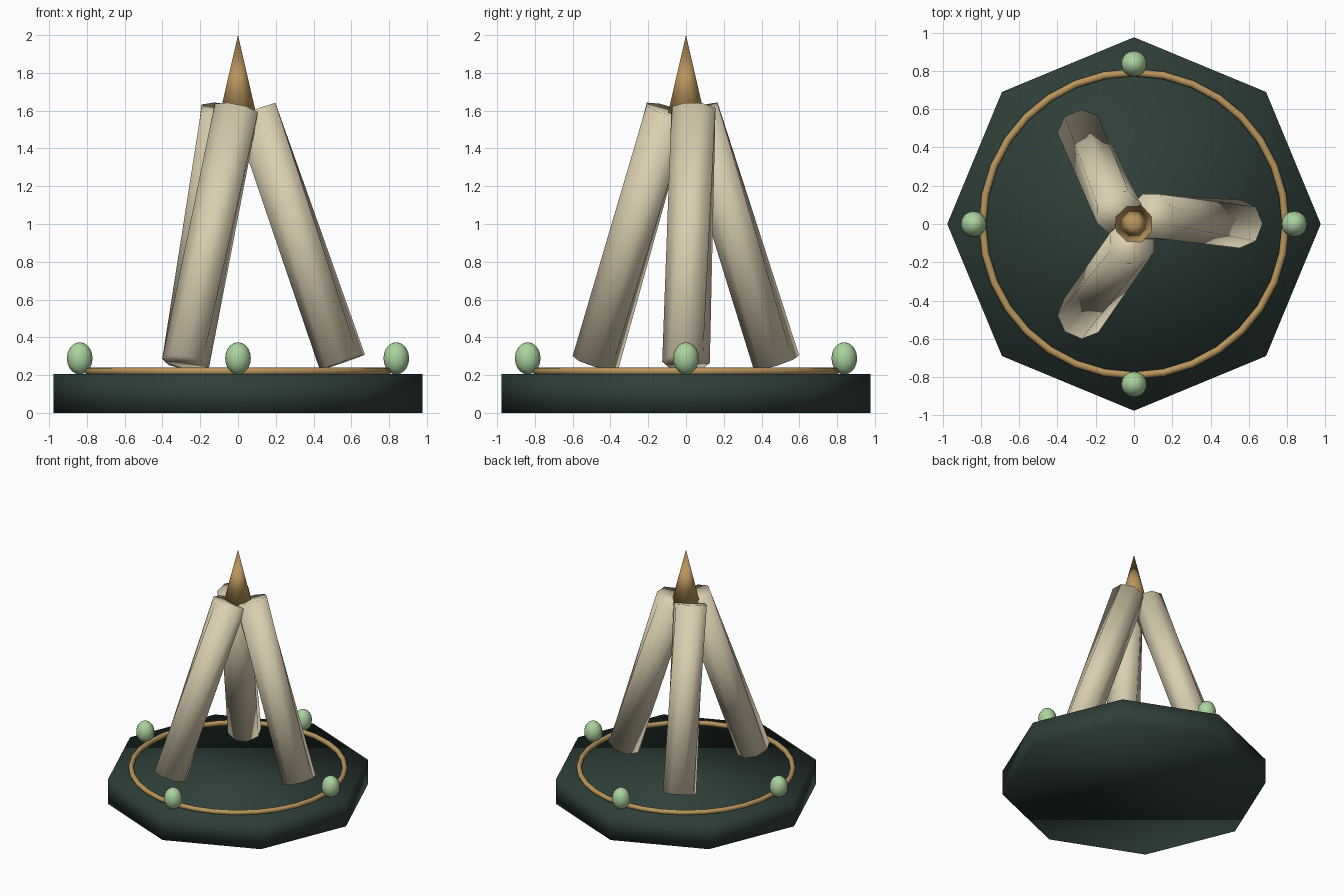
import bpy, bmesh, math
from mathutils import Vector

if "Cube" in bpy.data.objects:
    bpy.data.objects.remove(bpy.data.objects["Cube"])

def material(name, rgb):
    m = bpy.data.materials.new(name)
    m.diffuse_color = (*rgb, 1)
    m.use_nodes = True
    m.node_tree.nodes["Principled BSDF"].inputs["Base Color"].default_value = m.diffuse_color
    return m

DARK = material("dark_green", (0.028, 0.05, 0.04))
CREAM = material("cream", (0.70, 0.62, 0.44))
GOLD = material("gold", (0.48, 0.30, 0.11))
MINT = material("mint", (0.41, 0.65, 0.35))

def finish(name, mat):
    ob = bpy.context.object
    ob.name = ob.data.name = name
    ob.data.materials.append(mat)
    bpy.ops.object.shade_smooth()
    return ob

# octagonal base
bpy.ops.mesh.primitive_cylinder_add(vertices=8, radius=0.976, depth=0.205,
                                    location=(0, 0, 0.1025), rotation=(0, 0, math.pi / 2))
finish("base", DARK)

# inlaid ring
bpy.ops.mesh.primitive_torus_add(major_segments=32, minor_segments=8, major_radius=0.792,
                                 minor_radius=0.02, location=(0, 0, 0.22))
finish("base_ring", GOLD)

# egg-shaped beads around the ring
for i in range(4):
    a = i * math.pi / 2
    bpy.ops.mesh.primitive_uv_sphere_add(segments=16, ring_count=10, radius=1,
                                         location=(0.838 * math.cos(a), 0.838 * math.sin(a), 0.289))
    bpy.context.object.scale = (0.068, 0.068, 0.085)
    finish(f"bead_{i + 1}", MINT)

def leg(name, bottom, top, radius, twist):
    """Eight-sided bar from bottom to top, its top end turned by twist."""
    axis = top - bottom
    turn = Vector((0, 0, 1)).rotation_difference(axis)
    bm = bmesh.new()
    rings = []
    for centre, phase in ((bottom, 0), (top, twist)):
        angles = [phase + k * math.pi / 4 for k in range(8)]
        rings.append([bm.verts.new(centre + turn @ Vector((radius * math.cos(t), radius * math.sin(t), 0)))
                      for t in angles])
    low, high = rings
    for k in range(8):
        n = (k + 1) % 8
        bm.faces.new((low[k], low[n], high[n], high[k]))
    bm.faces.new(low[::-1])
    bm.faces.new(high)
    me = bpy.data.meshes.new(name)
    bm.to_mesh(me)
    bm.free()
    ob = bpy.data.objects.new(name, me)
    bpy.context.collection.objects.link(ob)
    me.materials.append(CREAM)
    for p in me.polygons:
        p.use_smooth = True

# three leaning legs
for i in range(3):
    a = i * math.tau / 3
    b = a + math.radians(24)
    leg(f"leg_{i + 1}",
        Vector((0.553 * math.cos(a), 0.553 * math.sin(a), 0.267)),
        Vector((0.097 * math.cos(b), 0.097 * math.sin(b), 1.602)),
        0.126, math.radians(22.5))

# pointed spike on top
bpy.ops.mesh.primitive_cone_add(vertices=8, radius1=0.105, radius2=0, depth=0.42,
                                location=(0, 0, 1.79), rotation=(0, 0, math.pi / 8))
finish("spike", GOLD)
